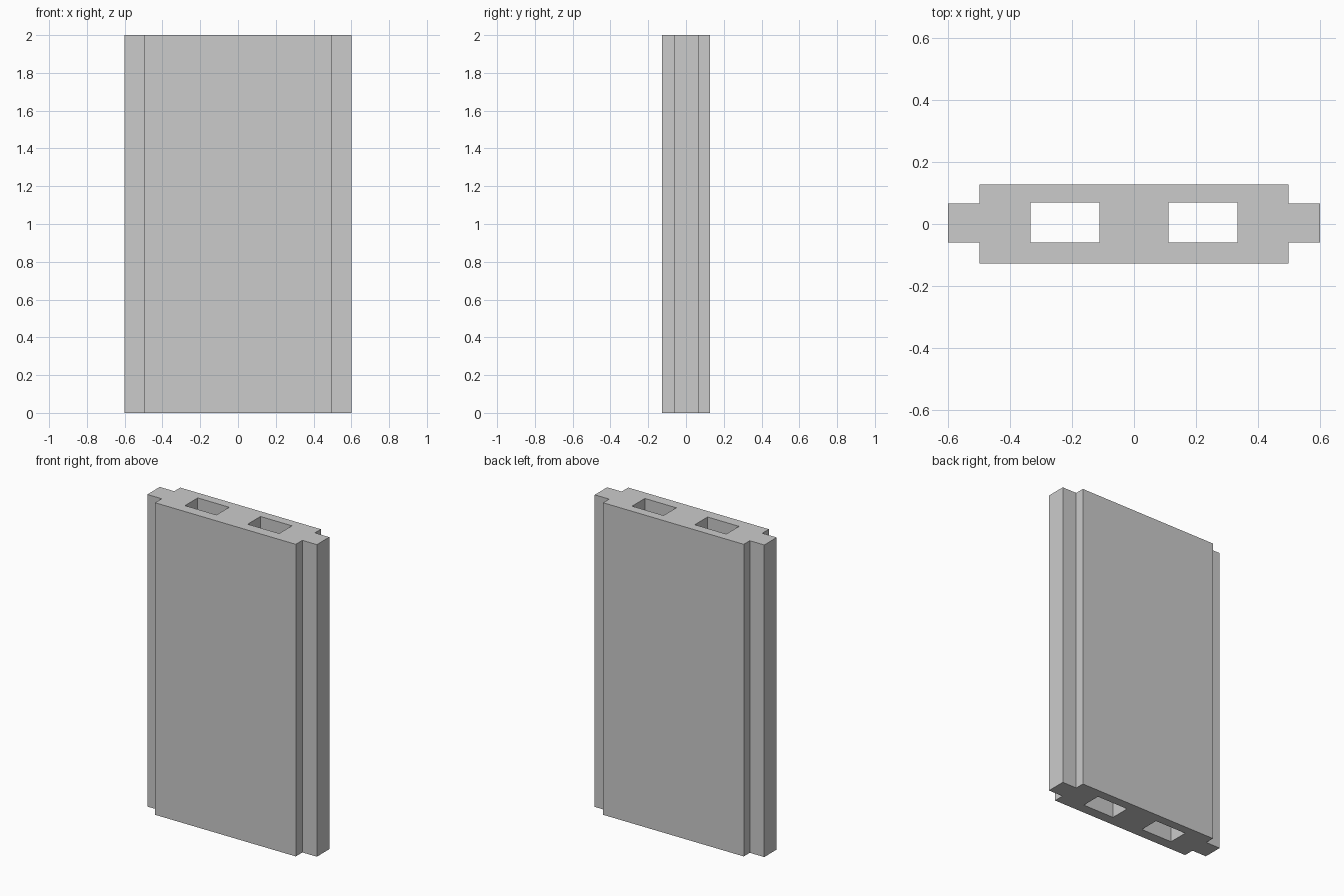
import bpy

if "Cube" in bpy.data.objects:
    bpy.data.objects.remove(bpy.data.objects["Cube"])

HEIGHT = 2.0
BODY_X, BODY_Y = 0.4985, 0.127      # half sizes of the main slab
TONGUE_X = 0.601                    # tongue tip
TONGUE_LO, TONGUE_HI = -0.06, 0.066
HOLE_IN, HOLE_OUT = 0.111, 0.334
HOLE_LO, HOLE_HI = -0.06, 0.069


def add_loop(curve, points):
    """Closed straight-sided outline in the curve's plane."""
    spline = curve.splines.new('POLY')
    spline.points.add(len(points) - 1)
    for p, (x, y) in zip(spline.points, points):
        p.co = (x, y, 0, 1)
    spline.use_cyclic_u = True


curve = bpy.data.curves.new("wall_panel", 'CURVE')
curve.dimensions = '2D'
curve.fill_mode = 'BOTH'
curve.extrude = HEIGHT / 2

# Outer outline: slab with a tongue on each side
right = [(BODY_X, -BODY_Y), (BODY_X, TONGUE_LO), (TONGUE_X, TONGUE_LO),
         (TONGUE_X, TONGUE_HI), (BODY_X, TONGUE_HI), (BODY_X, BODY_Y)]
add_loop(curve, right + [(-x, y) for x, y in reversed(right)])

# Two rectangular channels running the full height
for s in (-1, 1):
    add_loop(curve, [(s * HOLE_IN, HOLE_LO), (s * HOLE_OUT, HOLE_LO),
                     (s * HOLE_OUT, HOLE_HI), (s * HOLE_IN, HOLE_HI)])

panel = bpy.data.objects.new("wall_panel", curve)
panel.location.z = HEIGHT / 2
bpy.context.collection.objects.link(panel)

# Convert to a flat-shaded mesh
bpy.context.view_layer.objects.active = panel
panel.select_set(True)
bpy.ops.object.convert(target='MESH')
bpy.ops.object.mode_set(mode='EDIT')
bpy.ops.mesh.select_all(action='SELECT')
bpy.ops.mesh.remove_doubles(threshold=0.0001)
bpy.ops.mesh.normals_make_consistent(inside=False)
bpy.ops.object.mode_set(mode='OBJECT')
bpy.ops.object.shade_flat()
